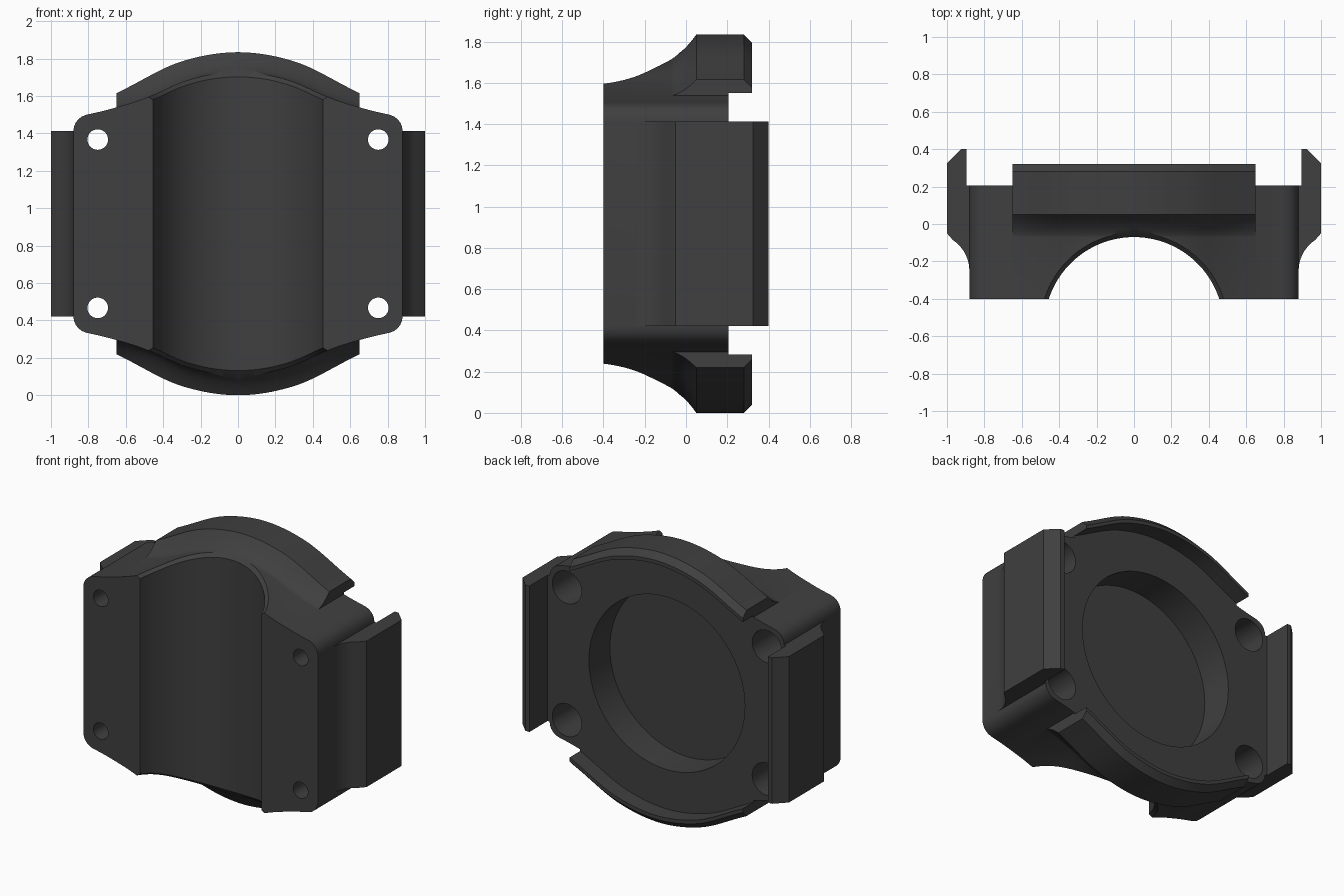
import bpy, bmesh, math

if "Cube" in bpy.data.objects:
    bpy.data.objects.remove(bpy.data.objects["Cube"])

CZ = 0.917  # height of the symmetry plane

dark = bpy.data.materials.new("dark grey")
dark.diffuse_color = (0.05, 0.05, 0.05, 1)
dark.use_nodes = True
dark.node_tree.nodes["Principled BSDF"].inputs["Base Color"].default_value = dark.diffuse_color


def curve(pts):
    """Smooth even function z(x) through a few points (Hermite)."""
    full = [(-x, z) for x, z in pts[:0:-1]] + pts
    n = len(full)

    def slope(i):
        a, b = full[max(i - 1, 0)], full[min(i + 1, n - 1)]
        return (b[1] - a[1]) / (b[0] - a[0])

    def f(x):
        i = 0
        while i < n - 2 and x > full[i + 1][0]:
            i += 1
        (x0, z0), (x1, z1) = full[i], full[i + 1]
        h = x1 - x0
        t = min(max((x - x0) / h, 0), 1)
        return ((2*t**3 - 3*t**2 + 1) * z0 + (t**3 - 2*t**2 + t) * h * slope(i)
                + (3*t**2 - 2*t**3) * z1 + (t**3 - t**2) * h * slope(i + 1))
    return f


body_top = curve([(0, .81), (.15, .797), (.3, .757), (.45, .69), (.55, .652),
                  (.65, .622), (.72, .603), (.8, .585)])
rim_top = curve([(0, .917), (.15, .904), (.3, .868), (.4, .828), (.5, .776),
                 (.58, .733), (.65, .698)])


def loft(name, rings):
    """Closed solid through rings with equal point counts."""
    bm = bmesh.new()
    vs = [[bm.verts.new(p) for p in r] for r in rings]
    n = len(vs[0])
    for a, b in zip(vs, vs[1:]):
        for i in range(n):
            j = (i + 1) % n
            bm.faces.new((a[i], a[j], b[j], b[i]))
    bm.faces.new(vs[0])
    bm.faces.new(vs[-1])
    bmesh.ops.recalc_face_normals(bm, faces=bm.faces)
    me = bpy.data.meshes.new(name)
    bm.to_mesh(me)
    bm.free()
    me.materials.append(dark)
    ob = bpy.data.objects.new(name, me)
    ob.location.z = CZ
    bpy.context.collection.objects.link(ob)
    return ob


def cylinder(name, x, z, r, y0, y1, n):
    c = [(x + r * math.cos(2*math.pi*i/n), z + r * math.sin(2*math.pi*i/n)) for i in range(n)]
    return loft(name, [[(a, y, b) for a, b in c] for y in (y0, y1)])


def boolean(target, tool, op):
    m = target.modifiers.new(op.lower(), 'BOOLEAN')
    m.operation, m.solver, m.object = op, 'EXACT', tool
    bpy.context.view_layer.objects.active = target
    bpy.ops.object.modifier_apply(modifier=m.name)
    bpy.data.objects.remove(tool)


# Main body: rounded outline extruded front to back
upper = [(-.8 + 1.6 * i / 48, body_top(-.8 + 1.6 * i / 48)) for i in range(49)]
corner = [(.79 + .09 * math.cos(a), .495 + .09 * math.sin(a))
          for a in (math.radians(d) for d in range(75, -1, -15))]
half = [(-x, z) for x, z in corner[::-1]] + upper + corner
outline = half + [(x, -z) for x, z in half[::-1]]
housing = loft("housing", [[(x, y, z) for x, z in outline] for y in (-.4, .205)])

# Curved rim lips, flaring out of the body at top and bottom
for s in (1, -1):
    rings = []
    for i in range(49):
        x = -.65 + 1.3 * i / 48
        b, o = body_top(x), rim_top(x)
        sec = [(-.08 + .13 * u / 8, b - .002 + (o - b + .002) * (u / 8) ** 1.7) for u in range(9)]
        sec += [(.28, o), (.32, o - .04), (.32, o - .065), (.205, o - .065),
                (.205, b - .03), (-.08, b - .03)]
        rings.append([(x, y, s * z) for y, z in sec])
    boolean(housing, loft("rim_lip", rings), 'UNION')

# Side clips with a concave flare and chamfered tips
flare = [(.88 + .12 * (1 - math.cos(a)), -.25 + .20 * math.sin(a))
         for a in (math.radians(d) for d in range(0, 70, 8))]
flare = [(.88 + (x - .88) * 1.7, y) for x, y in flare if .88 + (x - .88) * 1.7 < .99]
clip = [(.84, -.25)] + flare + [(1, -.05), (1, .325), (.925, .4), (.895, .4),
                                (.895, .205), (.84, .205)]
for s in (1, -1):
    boolean(housing, loft("side_clip", [[(s * x, y, z) for x, y in clip]
                                        for z in (-.495, .495)]), 'UNION')

# Vertical half-round channel with chamfered ends
R, CY = .479, -.549


def arc(r, zf):
    pts = []
    for i in range(49):
        a = math.radians(10 + 160 * i / 48)
        x = r * math.cos(a)
        pts.append((x, CY + r * math.sin(a), zf(x)))
    return pts


rings = [arc(R + .045, lambda x: -1.2), arc(R + .045, lambda x: -body_top(x) - .025),
         arc(R, lambda x: -body_top(x) + .025), arc(R, lambda x: body_top(x) - .025),
         arc(R + .045, lambda x: body_top(x) + .025), arc(R + .045, lambda x: 1.2)]
boolean(housing, loft("channel_cutter", rings), 'DIFFERENCE')

# Round recess in the back
boolean(housing, cylinder("recess_cutter", 0, 0, .585, -.02, .5, 72), 'DIFFERENCE')

# Counterbored screw holes
for sx in (1, -1):
    for sz in (1, -1):
        boolean(housing, cylinder("hole_cutter", sx * .75, sz * .45, .055, -.6, .5, 32), 'DIFFERENCE')
        boolean(housing, cylinder("bore_cutter", sx * .75, sz * .45, .11, -.1, .5, 32), 'DIFFERENCE')

bpy.ops.object.select_all(action='DESELECT')
housing.select_set(True)
bpy.context.view_layer.objects.active = housing
bpy.ops.object.shade_smooth_by_angle(angle=math.radians(25))
